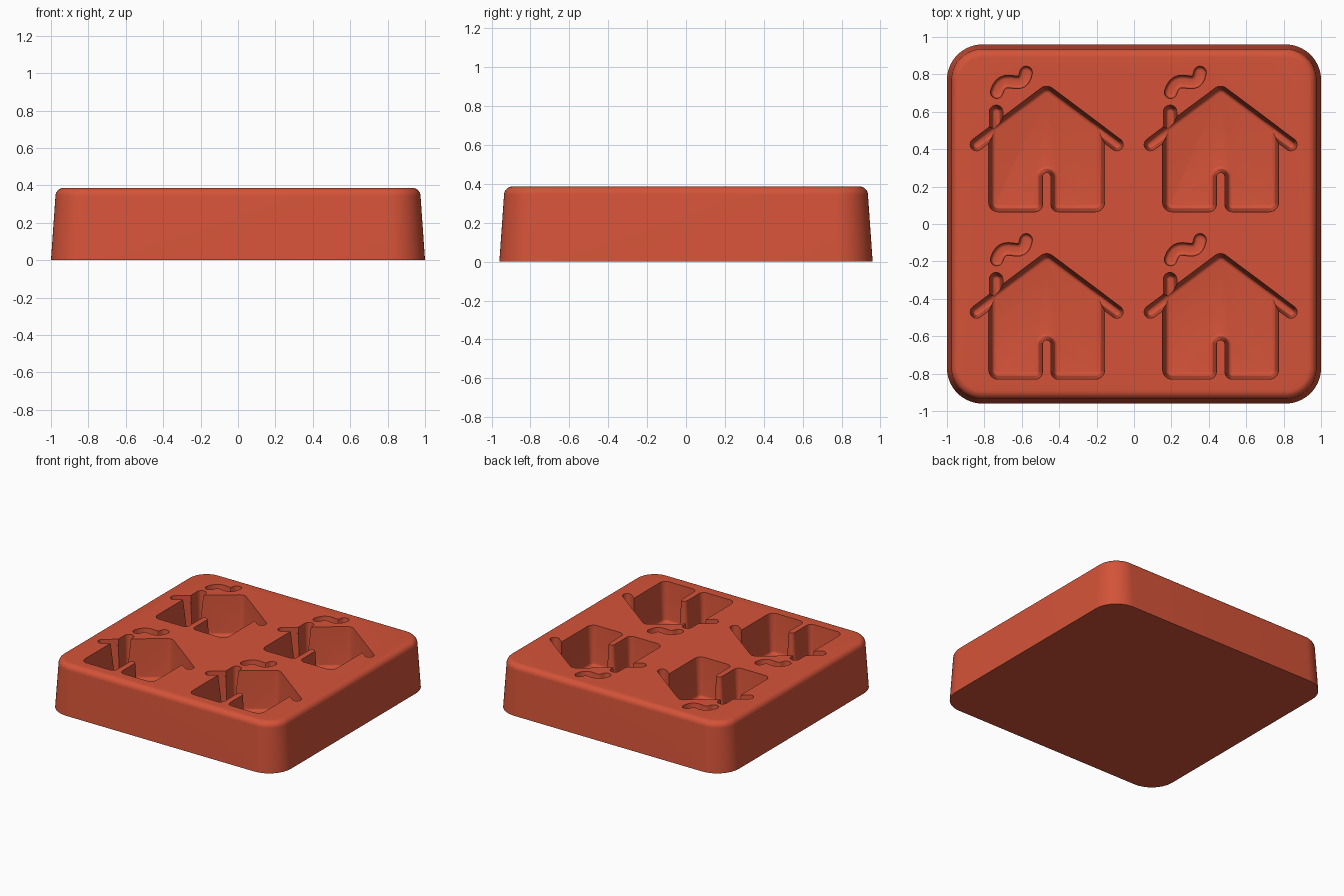
import bpy
import bmesh
import math
from mathutils import Vector, geometry

if "Cube" in bpy.data.objects:
    bpy.data.objects.remove(bpy.data.objects["Cube"], do_unlink=True)

HEIGHT = 0.387

clay = bpy.data.materials.new("terracotta_red")
clay.use_nodes = True
clay.diffuse_color = (0.66, 0.086, 0.04, 1)
clay.node_tree.nodes["Principled BSDF"].inputs["Base Color"].default_value = clay.diffuse_color


def rounded(corners, steps=8):
    """Counter-clockwise outline from (x, y, radius) corners."""
    out = []
    for i, (x, y, r) in enumerate(corners):
        p = Vector((x, y))
        if r == 0:
            out.append(p)
            continue
        a = (Vector(corners[i - 1][:2]) - p).normalized()
        b = (Vector(corners[(i + 1) % len(corners)][:2]) - p).normalized()
        half = a.angle(b) / 2
        centre = p + (a + b).normalized() * r / math.sin(half)
        start = p + a * r / math.tan(half) - centre
        end = p + b * r / math.tan(half) - centre
        sweep = start.angle(end)
        for k in range(steps + 1):
            t = k / steps
            v = start * math.sin((1 - t) * sweep) + end * math.sin(t * sweep)
            out.append(centre + v / math.sin(sweep))
    return out


def stroke(path, r, steps=10):
    """Round-ended outline around a path."""
    path = [Vector(p) for p in path]
    right, left = [], []
    for i, p in enumerate(path):
        t = (path[min(i + 1, len(path) - 1)] - path[max(i - 1, 0)]).normalized()
        n = Vector((t.y, -t.x)) * r
        right.append(p + n)
        left.append(p - n)

    def cap(c, start):
        ang = math.atan2(start.y - c.y, start.x - c.x)
        return [c + Vector((math.cos(ang + math.pi * k / steps),
                            math.sin(ang + math.pi * k / steps))) * r
                for k in range(1, steps)]
    return right + cap(path[-1], right[-1]) + left[::-1] + cap(path[0], left[0])


def inset(loop, d):
    out = []
    for i, p in enumerate(loop):
        e1 = (p - loop[i - 1]).normalized()
        e2 = (loop[(i + 1) % len(loop)] - p).normalized()
        n1, n2 = Vector((-e1.y, e1.x)), Vector((-e2.y, e2.x))
        out.append(p + (n1 + n2) * d / (1 + n1.dot(n2)))
    return out


def solid(name, loop, layers, offset=(0, 0)):
    """Closed solid through (z, inset) layers, lowest first."""
    bm = bmesh.new()
    rings = [[bm.verts.new((p.x + offset[0], p.y + offset[1], z)) for p in inset(loop, d)]
             for z, d in layers]
    for lo, hi in zip(rings, rings[1:]):
        for i in range(len(lo)):
            j = (i + 1) % len(lo)
            bm.faces.new((lo[i], lo[j], hi[j], hi[i]))
    bm.faces.new(rings[0][::-1])
    bm.faces.new(rings[-1])
    mesh = bpy.data.meshes.new(name)
    bm.to_mesh(mesh)
    bm.free()
    mesh.materials.append(clay)
    obj = bpy.data.objects.new(name, mesh)
    bpy.context.collection.objects.link(obj)
    return obj


def cavity_layers(floor, draft, fillet):
    """Drafted wall with a filleted floor, carried above the rim."""
    layers = []
    for k in range(5):
        a = math.radians(90) * k / 4
        layers.append((floor + fillet * (1 - math.sin(a)), draft + fillet * (1 - math.cos(a))))
    return layers[::-1] + [(HEIGHT, 0), (HEIGHT + 0.05, 0)]


# Tray block: drafted sides and a rounded top rim
rim = 0.045
tray_layers = [(0, 0)]
for k in range(9):
    a = math.radians(90) * k / 8
    tray_layers.append((HEIGHT - rim + rim * math.sin(a), 0.024 + rim * (1 - math.cos(a))))
tray_loop = rounded([(-1, -0.96, 0.19), (1, -0.96, 0.19), (1, 0.96, 0.19), (-1, 0.96, 0.19)], 14)
tray = solid("mould_tray", tray_loop, tray_layers)

# House outline with the door left standing as a ridge
house = rounded([(-0.31, 0.065, 0.05), (-0.0225, 0.065, 0.04), (-0.0225, 0.275, 0.022),
                 (0.0225, 0.275, 0.022), (0.0225, 0.065, 0.04), (0.31, 0.065, 0.05),
                 (0.31, 0.517, 0), (0, 0.749, 0.05), (-0.31, 0.517, 0)])
smoke_path = geometry.interpolate_bezier((-0.267, 0.705), (-0.23, 0.83),
                                         (-0.13, 0.69), (-0.11, 0.81), 14)

FLOOR = 0.08
parts = [
    ("house", house, cavity_layers(FLOOR, 0.017, 0.02)),
    ("left_eave", stroke([(-0.375, 0.425), (-0.24, 0.526)], 0.034),
     cavity_layers(FLOOR + 0.004, 0.015, 0.014)),
    ("right_eave", stroke([(0.375, 0.425), (0.24, 0.526)], 0.034),
     cavity_layers(FLOOR + 0.004, 0.015, 0.014)),
    ("chimney", stroke([(-0.27, 0.49), (-0.27, 0.6)], 0.036),
     cavity_layers(FLOOR + 0.008, 0.015, 0.015)),
    ("smoke", stroke(smoke_path, 0.034), cavity_layers(HEIGHT - 0.06, 0.004, 0.016)),
]

# Four house cavities cut into the tray
cutters = []
for x in (-0.467, 0.463):
    for y in (0, -0.895):
        for name, loop, layers in parts:
            cutter = solid(name + "_cutter", loop, layers, (x, y))
            cutter.hide_render = True
            cutters.append(cutter)
            cut = tray.modifiers.new(name, 'BOOLEAN')
            cut.operation = 'DIFFERENCE'
            cut.solver = 'EXACT'
            cut.object = cutter

bpy.context.view_layer.update()
result = bpy.data.meshes.new_from_object(
    tray.evaluated_get(bpy.context.evaluated_depsgraph_get()))
tray.modifiers.clear()
tray.data = result
for cutter in cutters:
    bpy.data.objects.remove(cutter, do_unlink=True)

bpy.ops.object.select_all(action='DESELECT')
tray.select_set(True)
bpy.context.view_layer.objects.active = tray
bpy.ops.object.shade_smooth_by_angle(angle=math.radians(30))
